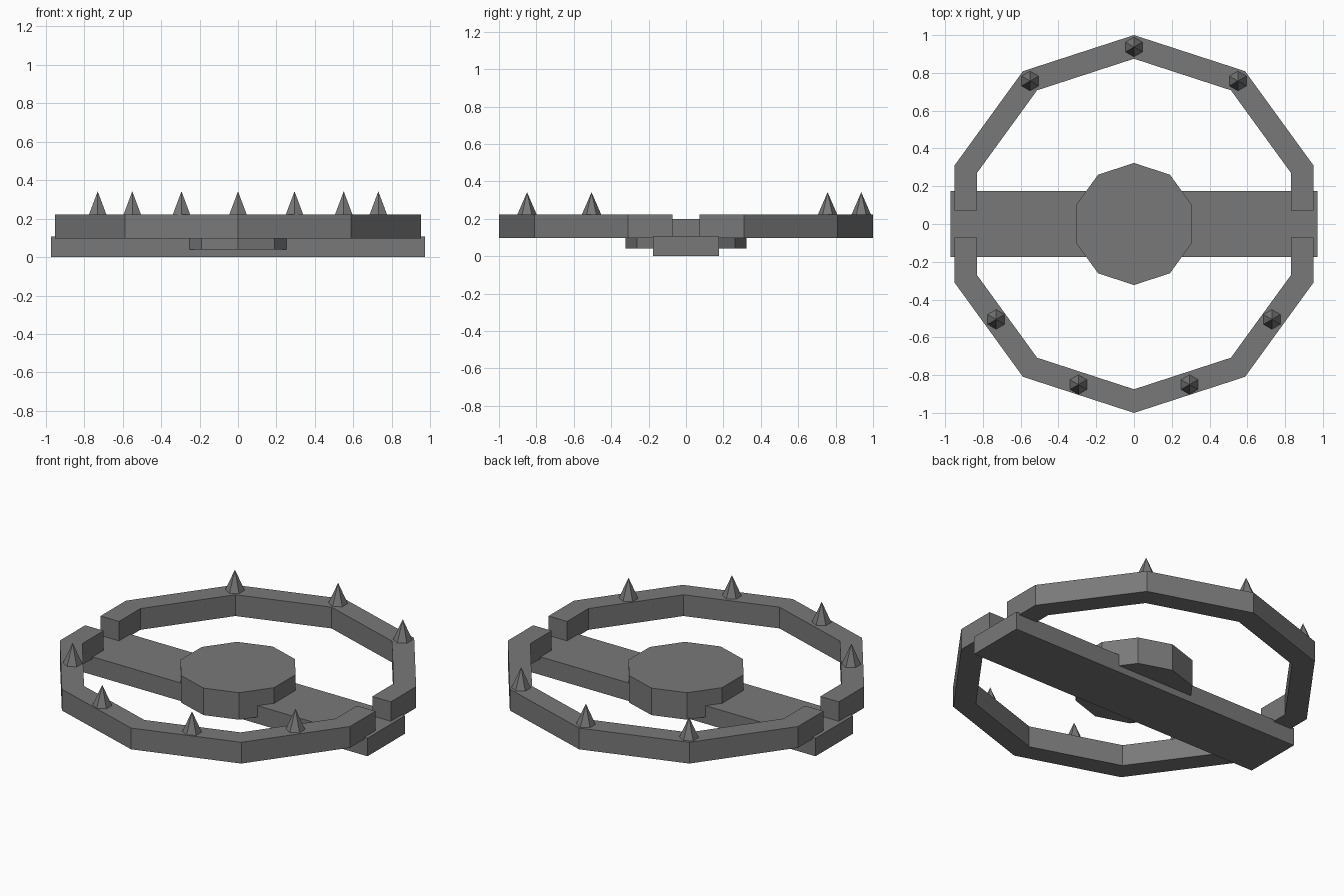
import bpy, bmesh
from math import sin, cos, tau

if "Cube" in bpy.data.objects:
    bpy.data.objects.remove(bpy.data.objects["Cube"])

# dark iron used by every part
iron = bpy.data.materials.new("dark_iron")
iron.diffuse_color = (0.19, 0.19, 0.19, 1.0)
iron.use_nodes = True
iron.node_tree.nodes["Principled BSDF"].inputs["Base Color"].default_value = iron.diffuse_color


def new_object(name, bm):
    bmesh.ops.recalc_face_normals(bm, faces=bm.faces)
    mesh = bpy.data.meshes.new(name)
    bm.to_mesh(mesh)
    bm.free()
    mesh.materials.append(iron)
    obj = bpy.data.objects.new(name, mesh)
    bpy.context.collection.objects.link(obj)
    return obj


def ngon(sides, radius, cx=0.0, cy=0.0):
    # first corner points along +y
    return [(cx + radius * sin(tau * i / sides), cy + radius * cos(tau * i / sides))
            for i in range(sides)]


def prism(name, outline, z0, z1):
    bm = bmesh.new()
    face = bm.faces.new([bm.verts.new((x, y, z0)) for x, y in outline])
    ext = bmesh.ops.extrude_face_region(bm, geom=[face], use_keep_orig=True)
    top = [v for v in ext["geom"] if isinstance(v, bmesh.types.BMVert)]
    bmesh.ops.translate(bm, verts=top, vec=(0, 0, z1 - z0))
    return new_object(name, bm)


def spike(name, x, y):
    bm = bmesh.new()
    ring = [bm.verts.new((px, py, 0.215)) for px, py in ngon(6, 0.055, x, y)]
    tip = bm.verts.new((x, y, 0.342))
    bm.faces.new(ring)
    for a, b in zip(ring, ring[1:] + ring[:1]):
        bm.faces.new((a, b, tip))
    return new_object(name, bm)


# base bar and trigger plate
prism("base_bar", [(-0.972, -0.176), (0.972, -0.176), (0.972, 0.176), (-0.972, 0.176)], 0.0, 0.107)
prism("trigger_plate", ngon(10, 0.323), 0.04, 0.2)

# two half-ring jaws, mirrored left-right and front-back
outer = [(0.951, 0.072), (0.951, 0.309), (0.588, 0.809), (0.0, 1.0)]
inner = [(0.0, 0.875), (0.513, 0.708), (0.83, 0.272), (0.83, 0.072)]
flip = lambda pts: [(-x, y) for x, y in reversed(pts)]
jaw = outer + flip(outer)[1:] + flip(inner) + inner[1:]
for name, s in (("back_jaw", 1), ("front_jaw", -1)):
    prism(name, [(x, s * y) for x, y in jaw], 0.096, 0.222)

# spike teeth, staggered between the jaws
spike("back_tooth_middle", 0.0, 0.937)
for side, s in (("left", -1), ("right", 1)):
    spike("back_tooth_" + side, s * 0.55, 0.757)
    spike("front_tooth_inner_" + side, s * 0.294, -0.85)
    spike("front_tooth_outer_" + side, s * 0.73, -0.505)
